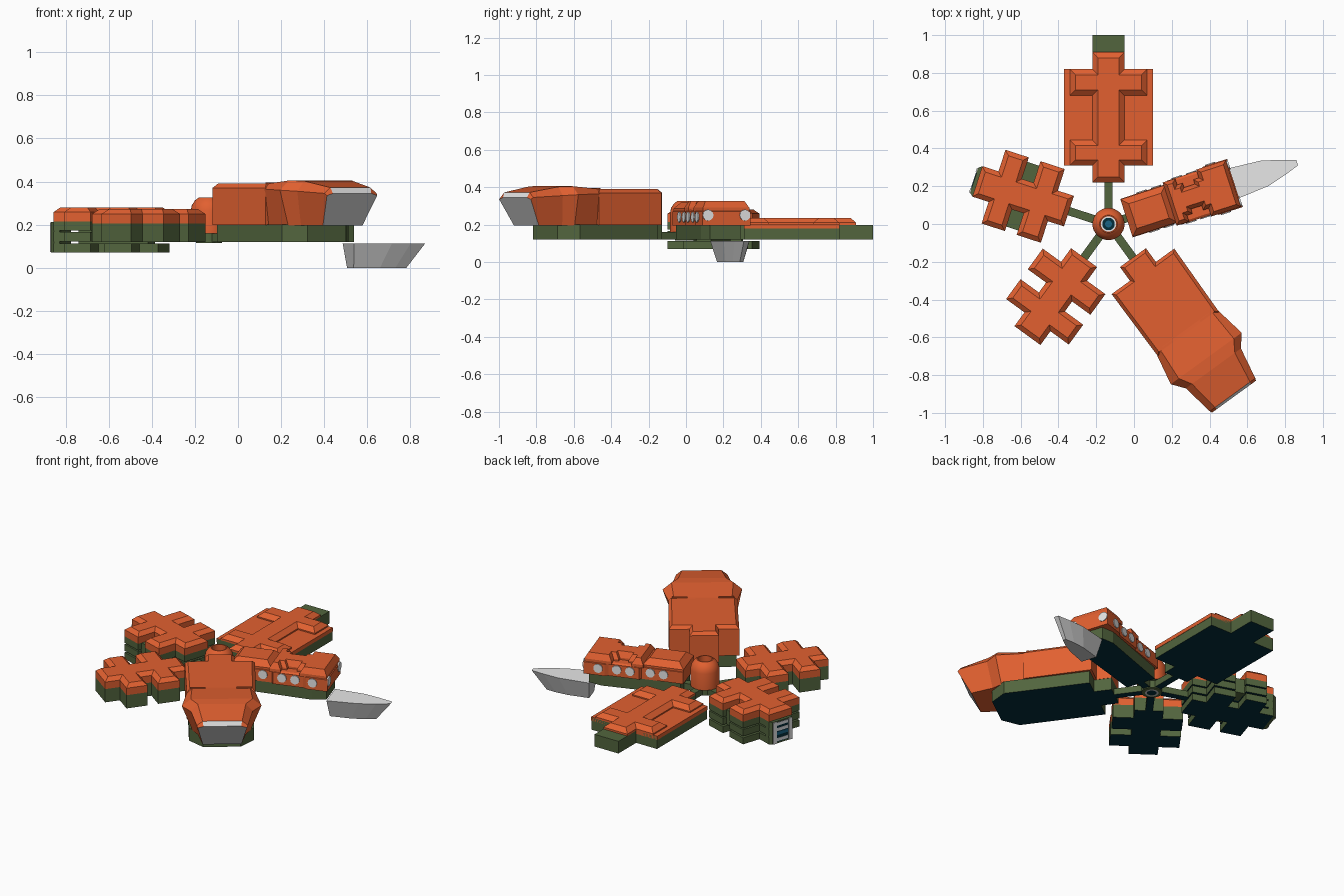
import bpy, bmesh, math
from mathutils import Matrix

if "Cube" in bpy.data.objects:
    bpy.data.objects.remove(bpy.data.objects["Cube"])

HUB = (-0.135, 0, 0)
NORTH, EAST, WEST, SOUTH_WEST, SOUTH_EAST = 90, 18, 162, 234, 306


def material(name, rgb):
    m = bpy.data.materials.new(name)
    m.use_nodes = True
    m.diffuse_color = (*rgb, 1)
    m.node_tree.nodes["Principled BSDF"].inputs["Base Color"].default_value = (*rgb, 1)
    return m


orange = material("orange", (0.76, 0.118, 0.03))
green = material("olive green", (0.085, 0.13, 0.048))
navy = material("dark navy", (0.001, 0.026, 0.042))
grey = material("mid grey", (0.58, 0.58, 0.58))
light = material("light grey", (0.8, 0.8, 0.8))
white = material("white", (0.88, 0.9, 0.92))
blue = material("blue", (0.01, 0.13, 0.24))


def finish(name, bm, mats, angle, smooth=False):
    """Place a mesh drawn along +x on the arm at the given angle."""
    bmesh.ops.recalc_face_normals(bm, faces=bm.faces)
    mesh = bpy.data.meshes.new(name)
    bm.to_mesh(mesh)
    bm.free()
    for m in mats:
        mesh.materials.append(m)
    ob = bpy.data.objects.new(name, mesh)
    bpy.context.collection.objects.link(ob)
    ob.location = HUB
    ob.rotation_euler.z = math.radians(angle)
    if smooth:
        bpy.ops.object.select_all(action='DESELECT')
        ob.select_set(True)
        bpy.context.view_layer.objects.active = ob
        bpy.ops.object.shade_smooth_by_angle(angle=math.radians(35))


def prism(name, half, z0, z1, mat, angle, rim=0, rise=0, under=None):
    """Extrude a mirrored outline; optionally chamfer its top."""
    bm = bmesh.new()
    outline = [(u, -v) for u, v in half] + half[::-1]
    base = bm.faces.new([bm.verts.new((u, v, z0)) for u, v in outline])
    ext = bmesh.ops.extrude_face_region(bm, geom=[base], use_keep_orig=True)["geom"]
    top = [g for g in ext if isinstance(g, bmesh.types.BMFace)]
    for v in top[0].verts:
        v.co.z = z1
    bmesh.ops.recalc_face_normals(bm, faces=bm.faces)
    if under:
        base.material_index = 1
    if rim:
        bmesh.ops.inset_region(bm, faces=top, thickness=rim, use_even_offset=True)
        for v in top[0].verts:
            v.co.z = z1 + rise
    finish(name, bm, [mat, under] if under else [mat], angle)


def box(name, u, v, z, mat, angle):
    bm = bmesh.new()
    size = [b - a for a, b in (u, v, z)]
    mid = [(a + b) / 2 for a, b in (u, v, z)]
    bmesh.ops.create_cube(bm, size=1, matrix=Matrix.Translation(mid) @ Matrix.Diagonal((*size, 1)))
    finish(name, bm, [mat], angle)


def disc(name, pos, radius, axis, mat, angle):
    """Thin round lamp facing along an axis."""
    bm = bmesh.new()
    turn = Matrix.Rotation(math.pi / 2, 4, 'Y' if axis == 'X' else 'X')
    bmesh.ops.create_cone(bm, cap_ends=True, segments=12, radius1=radius, radius2=radius,
                          depth=0.009, matrix=Matrix.Translation(pos) @ turn)
    finish(name, bm, [mat], angle)


def loft(name, rings, mats, angle, rule):
    """Skin a row of equal-sized rings, colouring faces by a rule."""
    bm = bmesh.new()
    rows = [[bm.verts.new(p) for p in ring] for ring in rings]
    n = len(rows[0])
    for a, b in zip(rows, rows[1:]):
        for i in range(n):
            bm.faces.new((a[i], a[(i + 1) % n], b[(i + 1) % n], b[i]))
    bm.faces.new(rows[0])
    bm.faces.new(rows[-1])
    bmesh.ops.recalc_face_normals(bm, faces=bm.faces)
    for f in bm.faces:
        f.material_index = rule(f.calc_center_median(), f.normal)
    finish(name, bm, mats, angle)


def double_cross(end, bar, far):
    """Spine with two crossbars of equal depth."""
    s, w, near, deep = 0.085, 0.205, 0.31, 0.135
    return [(0.22, s), (near, s), (near, w), (near + deep, w), (near + deep, s),
            (bar, s), (bar, w), (far, w), (far, s), (end, s)]


def lathe(name, profile, mat):
    bm = bmesh.new()
    verts = [bm.verts.new((r, 0, z)) for r, z in profile]
    edges = [bm.edges.new(p) for p in zip(verts, verts[1:])]
    bmesh.ops.spin(bm, geom=verts + edges, cent=(0, 0, 0), axis=(0, 0, 1),
                   angle=math.tau, steps=32, use_duplicate=False)
    bmesh.ops.remove_doubles(bm, verts=bm.verts, dist=0.0002)
    finish(name, bm, [mat], 0, True)


# Hub: turned shell with a sunken eye on top
lathe("hub_dome", [(0.085, 0.16), (0.085, 0.265), (0.079, 0.29), (0.065, 0.312),
                   (0.048, 0.325), (0.042, 0.325), (0.042, 0.28), (0, 0.28)], orange)
lathe("hub_collar", [(0, 0.115), (0.06, 0.115), (0.06, 0.162), (0.085, 0.162)], green)
lathe("hub_eye_ring", [(0.041, 0.287), (0.033, 0.287)], white)
lathe("hub_eye", [(0.034, 0.285), (0, 0.285)], navy)
lathe("hub_eye_centre", [(0.018, 0.288), (0, 0.288)], blue)
lathe("hub_base_ring", [(0.04, 0.112), (0.028, 0.112)], grey)
lathe("hub_base_eye", [(0.028, 0.113), (0, 0.113)], navy)

# Spokes
for a in (NORTH, EAST, WEST, SOUTH_WEST, SOUTH_EAST):
    prism("spoke", [(0.05, 0.022), (0.26, 0.022)], 0.12, 0.16, green, a, under=navy)

# North module: long hall with a ridged roof
prism("hall_base", [(0.22, 0.085), (0.31, 0.085), (0.31, 0.233), (0.82, 0.233), (0.82, 0.085),
                    (1.0, 0.085)], 0.12, 0.198, green, NORTH, under=navy)
prism("hall_roof_plate", [(0.31, 0.235), (0.82, 0.235)], 0.178, 0.202, orange, NORTH)
prism("hall_roof_ridge", double_cross(0.91, 0.68, 0.82), 0.198, 0.21, orange, NORTH, 0.03, 0.025)

# South-west module: single-layer cross
small = double_cross(0.73, 0.51, 0.64)
prism("cross_base", small, 0.12, 0.205, green, SOUTH_WEST, under=navy)
prism("cross_roof", small, 0.205, 0.25, orange, SOUTH_WEST, 0.025, 0.022)

# West module: stacked cross with a hatch at the end
for name, z0, z1 in (("lower", 0.07, 0.112), ("middle", 0.122, 0.165), ("upper", 0.173, 0.215)):
    prism("stack_%s_deck" % name, small, z0, z1, green, WEST, under=navy)
prism("stack_core", [(0.28, 0.05), (0.62, 0.05)], 0.075, 0.212, green, WEST)
box("stack_side_fill", (0.44, 0.515), (-0.18, 0.18), (0.122, 0.215), green, WEST)
prism("stack_roof", small, 0.215, 0.258, orange, WEST, 0.025, 0.022)
prism("hatch_block", [(0.7, 0.085), (0.728, 0.085), (0.748, 0.07)], 0.07, 0.213, green, WEST)
box("hatch_screen", (0.747, 0.75), (-0.05, 0.05), (0.08, 0.205), navy, WEST)
for s in (-1, 1):
    lo, hi = sorted((s * 0.045, s * 0.068))
    box("hatch_post", (0.746, 0.754), (lo, hi), (0.072, 0.21), light, WEST)
for z, m in ((0.085, white), (0.125, blue), (0.15, white), (0.185, white)):
    box("hatch_stripe", (0.748, 0.752), (-0.04, 0.04), (z, z + 0.02), m, WEST)

# East module: cabin with round lamps and a stepped roof
cabin = [(0.1, 0.107), (0.355, 0.107), (0.365, 0.122), (0.55, 0.122), (0.57, 0.134), (0.7, 0.134)]
prism("cabin_base", [(0.12, 0.095), (0.6, 0.11), (0.68, 0.085)], 0.12, 0.2, green, EAST, under=navy)
prism("cabin_body", cabin, 0.195, 0.27, orange, EAST, 0.012, 0.008)
prism("cabin_rear_roof", [(0.1, 0.104), (0.35, 0.104)], 0.27, 0.285, orange, EAST, 0.035, 0.035)
prism("cabin_front_roof", [(0.34, 0.12), (0.41, 0.12), (0.41, 0.085), (0.44, 0.085), (0.44, 0.06),
                           (0.5, 0.06), (0.5, 0.085), (0.53, 0.085), (0.53, 0.13), (0.695, 0.13)],
      0.27, 0.29, orange, EAST, 0.02, 0.035)
for s in (-1, 1):
    disc("cabin_end_lamp", (0.7, s * 0.104, 0.25), 0.03, 'X', light, EAST)
    for u in (0.22, 0.3, 0.42, 0.5, 0.61):
        side = 0.108 if u < 0.36 else 0.123 if u < 0.56 else 0.135
        disc("cabin_side_lamp", (u, s * side, 0.24), 0.028, 'Y', light, EAST)

# Blade-shaped prow under the cabin end
keel = [(0.69, 0.05), (0.82, 0.045), (0.9, 0.03), (0.96, 0.01)]
rim = [(0.68, 0.085), (0.87, 0.07), (0.97, 0.042), (1.05, 0.015)]
loft("prow_blade", [[(u, -v, z) for u, v in pts] + [(u, v, z) for u, v in pts[::-1]]
                    for pts, z in ((keel, 0), (rim, 0.113))],
     [grey, light], EAST, lambda c, n: int(n.z > 0.9))

# South-east module: large hull with a flared head
prism("hull_base", [(0.22, 0.083), (0.325, 0.083), (0.325, 0.19), (0.84, 0.19), (0.93, 0.11)],
      0.12, 0.2, green, SOUTH_EAST, under=navy)
prism("hull_body", [(0.22, 0.085), (0.31, 0.085), (0.31, 0.205), (0.72, 0.2)],
      0.198, 0.37, orange, SOUTH_EAST, 0.018, 0.02)


def head_ring(ub, wb, u, ws, zs, wt, zt):
    right = [(ub, -wb, 0.195), (u, -ws, zs), (u, -wt, zt)]
    return right + [(x, -y, z) for x, y, z in right[::-1]]


def head_colour(c, n):
    """Window on the end face, light brow above it."""
    if c.x < 1.07 or n.x < 0.6 or abs(c.y) > 0.01:
        return 0
    return 2 if n.z > 0 else 1


loft("hull_head", [head_ring(0.68, 0.18, 0.66, 0.18, 0.36, 0.11, 0.388),
                   head_ring(0.72, 0.18, 0.71, 0.2, 0.365, 0.17, 0.391),
                   head_ring(0.86, 0.17, 0.88, 0.232, 0.36, 0.18, 0.405),
                   head_ring(0.92, 0.14, 0.945, 0.18, 0.355, 0.14, 0.402),
                   head_ring(1.045, 0.115, 1.117, 0.149, 0.345, 0.115, 0.372),
                   head_ring(1.055, 0.113, 1.13, 0.144, 0.335, 0.11, 0.345)],
     [orange, grey, light], SOUTH_EAST, head_colour)
for s in (-1, 1):
    lo, hi = sorted((s * 0.09, s * 0.18))
    box("hull_rib", (0.695, 0.707), (lo, hi), (0.388, 0.396), orange, SOUTH_EAST)
